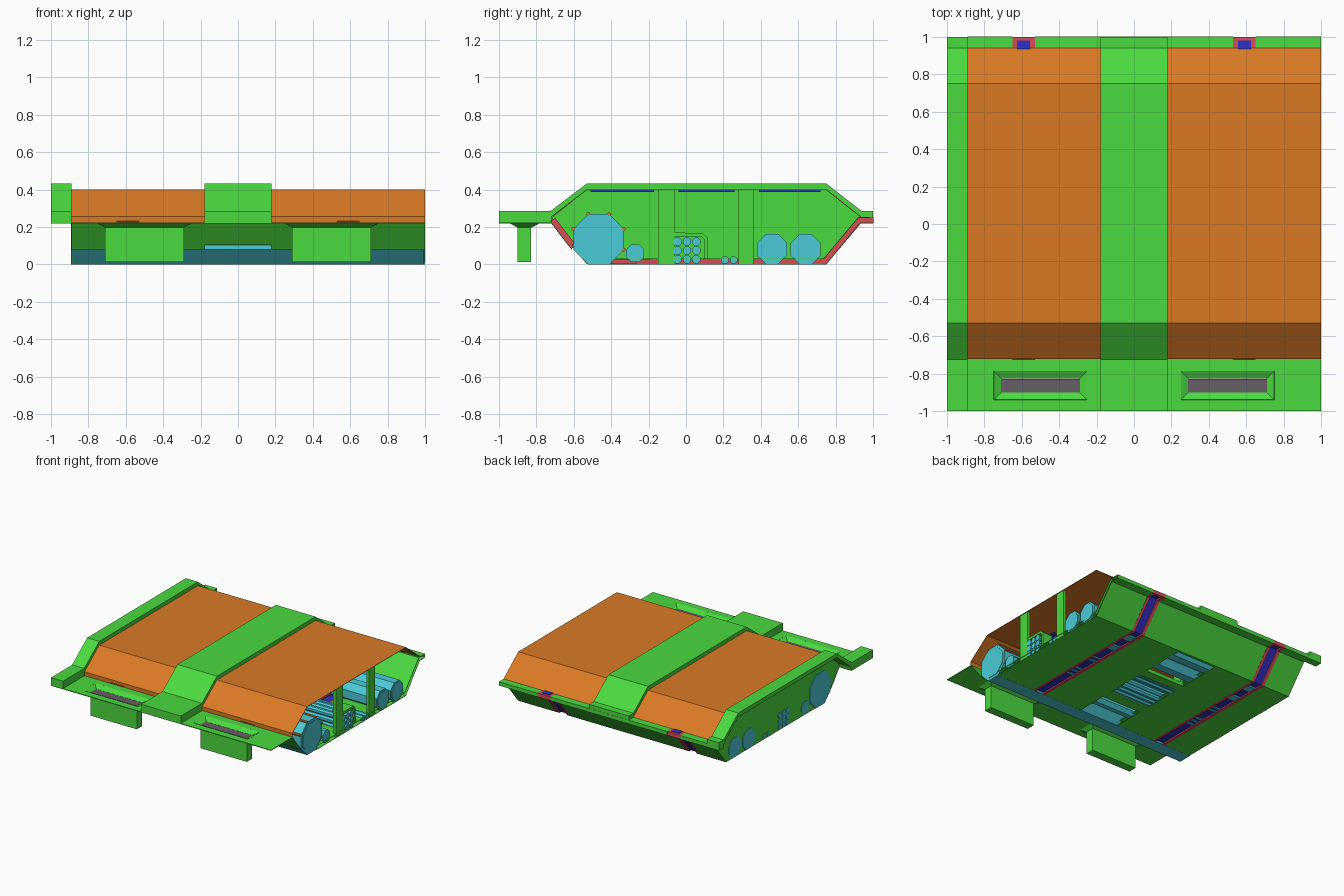
import bpy, bmesh, math
from mathutils import Matrix, Vector

cube = bpy.data.objects.get("Cube")
if cube:
    bpy.data.objects.remove(cube, do_unlink=True)


def material(name, rgb):
    m = bpy.data.materials.new(name)
    m.use_nodes = True
    m.diffuse_color = (*rgb, 1)
    m.node_tree.nodes["Principled BSDF"].inputs["Base Color"].default_value = (*rgb, 1)
    return m


GREEN = material("frame green", (0.07, 0.70, 0.05))
ORANGE = material("roof orange", (0.70, 0.195, 0.018))
CYAN = material("pipe cyan", (0.07, 0.60, 0.68))
RED = material("strap red", (0.68, 0.076, 0.089))
BLUE = material("light blue", (0.03, 0.03, 0.58))
GREY = material("vent grey", (0.13, 0.115, 0.13))


def finish(name, bm, mat):
    bmesh.ops.recalc_face_normals(bm, faces=bm.faces)
    mesh = bpy.data.meshes.new(name)
    bm.to_mesh(mesh)
    bm.free()
    mesh.materials.append(mat)
    ob = bpy.data.objects.new(name, mesh)
    bpy.context.collection.objects.link(ob)
    return ob


def prism(name, pts, x0, x1, mat):
    """Closed (y, z) outline extruded along x."""
    bm = bmesh.new()
    face = bm.faces.new([bm.verts.new((x0, y, z)) for y, z in pts])
    new = bmesh.ops.extrude_face_region(bm, geom=[face])["geom"]
    bmesh.ops.translate(bm, vec=(x1 - x0, 0, 0),
                        verts=[v for v in new if isinstance(v, bmesh.types.BMVert)])
    return finish(name, bm, mat)


def sheet(name, pts, x0, x1, mat, thick=0.004):
    """Open (y, z) path drawn along x as a thin plate."""
    bm = bmesh.new()
    rows = [[bm.verts.new((x, y, z)) for y, z in pts] for x in (x0, x1)]
    for a, b, c, d in zip(rows[0], rows[0][1:], rows[1][1:], rows[1]):
        bm.faces.new((a, b, c, d))
    ob = finish(name, bm, mat)
    mod = ob.modifiers.new("plate", "SOLIDIFY")
    mod.thickness = thick
    mod.offset = 0
    return ob


def box(name, x0, x1, y0, y1, z0, z1, mat):
    return prism(name, [(y0, z0), (y1, z0), (y1, z1), (y0, z1)], x0, x1, mat)


def octagon(y, z, apothem):
    r = apothem / math.cos(math.pi / 8)
    return [(y + r * math.cos(math.pi / 8 + i * math.pi / 4),
             z + r * math.sin(math.pi / 8 + i * math.pi / 4)) for i in range(8)]


WALL = -0.89
bays = [(-0.40, -0.15), (-0.06, 0.28), (0.36, 0.73)]

# Roof panels
roof = [(-0.72, 0.222), (-0.72, 0.255), (-0.53, 0.40), (0.75, 0.40), (0.94, 0.25)]
sheet("roof_panel", roof, WALL, 1, ORANGE)

# Raised ribs with their front and back flanges
rib = [(-1, 0.22), (-1, 0.285), (-0.725, 0.285), (-0.53, 0.433), (0.75, 0.433),
       (0.94, 0.285), (1, 0.285), (1, 0.22), (0.94, 0.22), (0.93, 0.255),
       (0.75, 0.40), (-0.53, 0.40), (-0.71, 0.255), (-0.72, 0.22)]
prism("side_rib", rib, -1, WALL, GREEN)
prism("middle_rib", rib, -0.18, 0.18, GREEN)

# End wall
wall = [(-0.72, 0.225), (-0.53, 0.002), (0.75, 0.002), (0.93, 0.22), (0.93, 0.255),
        (0.75, 0.40), (-0.53, 0.40), (-0.72, 0.255)]
prism("end_wall", wall, WALL, WALL + 0.01, GREEN)

# Lower hull skins between the straps
hull = [(0.93, 0.25), (1, 0.25), (1, 0.222), (0.93, 0.222), (0.75, 0.002), (-0.41, 0.002)]
front = [(-0.72, 0.222), (-0.61, 0.08)]
for x0, x1 in [(WALL, -0.65), (-0.53, -0.18), (0.18, 0.53), (0.65, 1)]:
    sheet("hull_skin", hull, x0, x1, GREEN)
    sheet("front_skin", front, x0, x1, GREEN)
    sheet("inner_floor", [(0.92, 0.25), (0.735, 0.03), (-0.40, 0.03)], x0, x1, GREEN)
sheet("middle_back_skin", hull[:-1] + [(0.73, 0.002)], -0.18, 0.18, GREEN)
sheet("middle_front_skin", [(-0.72, 0.222), (-0.63, 0.105)], -0.18, 0.18, GREEN)

# Floor beams, posts and ceiling lights of the bays
for (_, y0), (y1, _) in zip(bays, bays[1:]):
    box("floor_beam", -0.18, 0.18, y0, y1, 0, 0.03, GREEN)
    for x in (-0.18, 0.16, 0.97):
        box("post", x, x + 0.025, y0, y1, 0, 0.40, GREEN)
for y0, y1 in [(-0.51, -0.17), (-0.04, 0.26), (0.39, 0.72)]:
    for x in (-0.54, 0.59):
        box("ceiling_light", x - 0.06, x + 0.06, y0, y1, 0.388, 0.397, BLUE)

# Straps: red rails with a recessed blue strip
strap = [(1, 0.22), (0.935, 0.22), (0.75, 0), (-0.41, 0),
         (-0.40, 0.03), (0.735, 0.03), (0.92, 0.252), (1, 0.252)]
strip = [(0.98, 0.232), (0.93, 0.232), (0.745, 0.01), (-0.40, 0.01),
         (-0.40, 0.022), (0.738, 0.022), (0.925, 0.255), (0.98, 0.255)]
front_strap = [(-0.725, 0.23), (-0.61, 0.08), (-0.60, 0.12), (-0.70, 0.25)]
for x in (-0.59, 0.59):
    for x0 in (x - 0.06, x + 0.035):
        prism("strap_rail", strap, x0, x0 + 0.025, RED)
    box("strap_end", x - 0.06, x + 0.06, 0.98, 1, 0.22, 0.252, RED)
    prism("strap_strip", strip, x - 0.035, x + 0.035, BLUE)
    prism("front_strap", front_strap, x - 0.06, x + 0.06, RED)

# Front flange, left open around the vents
box("flange_front", -1, 1, -1, -0.94, 0.218, 0.224, GREEN)
box("flange_rear", -1, 1, -0.785, -0.72, 0.218, 0.224, GREEN)
for x0, x1 in [(-1, -0.75), (-0.25, 0.25), (0.75, 1)]:
    box("flange_bridge", x0, x1, -0.94, -0.785, 0.218, 0.224, GREEN)


def funnel(cx):
    """Four-sided tapered collar below a vent opening."""
    bm = bmesh.new()
    rings = []
    for hx, y0, y1, z in [(0.25, -0.94, -0.785, 0.222), (0.21, -0.90, -0.825, 0.20)]:
        rings.append([bm.verts.new((cx + sx * hx, y, z))
                      for sx, y in ((-1, y0), (1, y0), (1, y1), (-1, y1))])
    for i in range(4):
        j = (i + 1) % 4
        bm.faces.new((rings[0][i], rings[0][j], rings[1][j], rings[1][i]))
    ob = finish("vent_collar", bm, GREEN)
    mod = ob.modifiers.new("plate", "SOLIDIFY")
    mod.thickness = 0.005
    mod.offset = 0


for cx in (-0.5, 0.5):
    funnel(cx)
    box("vent_leg", cx - 0.21, cx + 0.21, -0.90, -0.83, 0.012, 0.20, GREEN)
    box("vent_grille", cx - 0.21, cx + 0.21, -0.90, -0.83, 0.20, 0.204, GREY)

# Pipes running the full length
PX0, PX1 = WALL - 0.004, 0.995


def pipe(name, y, z, apothem):
    prism(name, octagon(y, z, apothem), PX0, PX1, CYAN)


pipe("main_pipe", -0.467, 0.135, 0.135)
prism("main_pipe_cap", octagon(-0.467, 0.135, 0.115), 0.99, 1, CYAN)
pipe("small_pipe", -0.272, 0.06, 0.048)
for y in (0.46, 0.64):
    pipe("twin_pipe", y, 0.082, 0.08)
    prism("twin_pipe_cap", octagon(y, 0.082, 0.068), 0.99, 1, CYAN)
for y in (0.207, 0.255):
    pipe("floor_pipe", y, 0.024, 0.02)
for y in (-0.045, 0.005, 0.055):
    for z in (0.028, 0.075, 0.122):
        pipe("bundle_pipe", y, z, 0.022)

# Thin rods at the corners of the main pipe
for y, z in octagon(-0.467, 0.135, 0.135)[:4] + octagon(-0.467, 0.135, 0.135)[7:]:
    prism("corner_rod", octagon(y, z, 0.009), WALL + 0.01, 0.998, ORANGE)

# Bracket over the pipe bundle
sheet("bundle_bracket", [(-0.06, 0.16), (0.085, 0.16), (0.105, 0.14), (0.105, 0.03)],
      0.9, 0.99, GREEN, 0.02)
